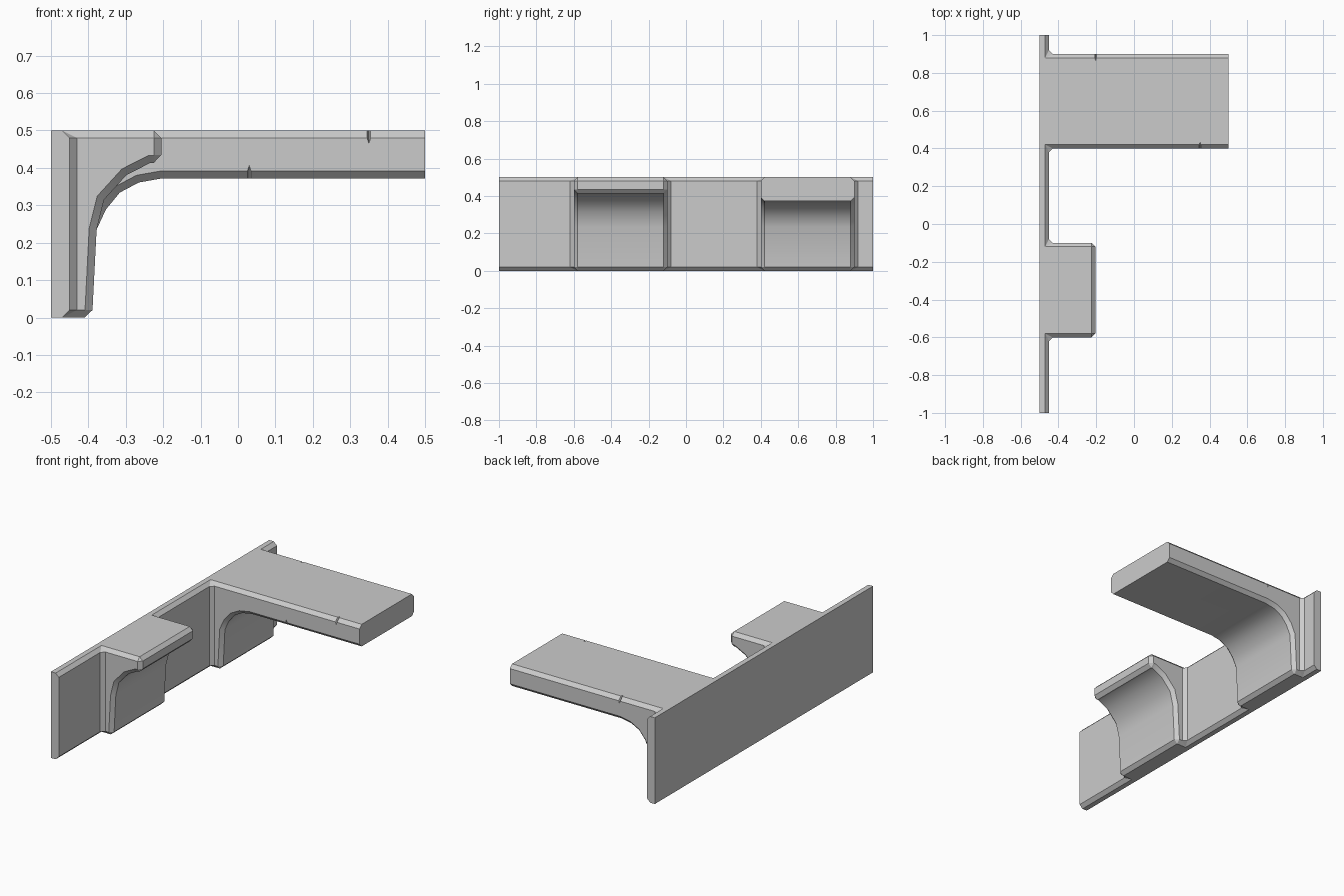
import bpy, bmesh
from mathutils import Vector

if "Cube" in bpy.data.objects:
    bpy.data.objects.remove(bpy.data.objects["Cube"])

BACK, WALL, TOP, END, CHAMFER = -0.5, -0.45, 0.5, 1.0, 0.02

# Underside curves (x, z) running from the foot to the tip of each bracket
FOOT = [(-0.39, 0), (-0.378, 0.235)]
short_curve = FOOT + [(-0.358, 0.315), (-0.298, 0.381), (-0.235, 0.413), (-0.205, 0.415)]
long_curve = FOOT + [(-0.353, 0.289), (-0.316, 0.334), (-0.265, 0.361), (-0.203, 0.372), (0.5, 0.372)]
brackets = [(-0.6, -0.1, short_curve), (0.4, 0.9, long_curve)]

stone = bpy.data.materials.new("grey stone")
stone.use_nodes = True
grey = (0.6, 0.6, 0.6, 1)
stone.diffuse_color = grey
stone.node_tree.nodes["Principled BSDF"].inputs["Base Color"].default_value = grey


def make_object(name, bm):
    mesh = bpy.data.meshes.new(name)
    bm.to_mesh(mesh)
    bm.free()
    mesh.materials.append(stone)
    obj = bpy.data.objects.new(name, mesh)
    bpy.context.collection.objects.link(obj)
    return obj


# Wall and brackets as one closed shell
bm = bmesh.new()


def face(points):
    bm.faces.new([bm.verts.new(p) for p in points])


def outline(z, reach):
    """Plan of wall plus brackets; reach picks the bracket length."""
    pts = [(BACK, -END, z), (WALL, -END, z)]
    for y0, y1, curve in brackets:
        x = reach(curve)
        pts += [(WALL, y0, z), (x, y0, z), (x, y1, z), (WALL, y1, z)]
    return pts + [(WALL, END, z), (BACK, END, z)]


face(outline(TOP, lambda c: c[-1][0]))
face(outline(0, lambda c: c[0][0]))
face([(BACK, -END, 0), (BACK, END, 0), (BACK, END, TOP), (BACK, -END, TOP)])
for y in (-END, END):
    face([(BACK, y, 0), (WALL, y, 0), (WALL, y, TOP), (BACK, y, TOP)])

# Exposed wall panels between the brackets
stops = [-END] + [y for b in brackets for y in b[:2]] + [END]
for y0, y1 in zip(stops[::2], stops[1::2]):
    face([(WALL, y0, 0), (WALL, y1, 0), (WALL, y1, TOP), (WALL, y0, TOP)])

# Bracket cheeks, curved undersides and tips
for y0, y1, curve in brackets:
    tip = curve[-1][0]
    for y in (y0, y1):
        face([(WALL, y, 0)] + [(x, y, z) for x, z in curve] + [(tip, y, TOP), (WALL, y, TOP)])
    strip = curve + [(tip, TOP)]
    for (xa, za), (xb, zb) in zip(strip, strip[1:]):
        face([(xa, y0, za), (xa, y1, za), (xb, y1, zb), (xb, y0, zb)])

bmesh.ops.remove_doubles(bm, verts=bm.verts[:], dist=0.0001)
bmesh.ops.recalc_face_normals(bm, faces=bm.faces[:])


# Chamfer every hard edge except the back, the wall ends and the long tip
def flat_border(edge):
    a, b = (v.co for v in edge.verts)
    return any(abs(a[i] - lim) < 0.001 and abs(b[i] - lim) < 0.001
               for i, lim in ((0, BACK), (1, -END), (1, END), (0, 0.5)))


hard = [e for e in bm.edges if e.calc_face_angle(0) > 0.7 and not flat_border(e)]
bmesh.ops.bevel(bm, geom=hard, offset=CHAMFER, offset_type='OFFSET', segments=1,
                profile=0.5, affect='EDGES', clamp_overlap=True)
bmesh.ops.recalc_face_normals(bm, faces=bm.faces[:])
ledge = make_object("bracketed_wall", bm)

# Small V-shaped nicks in the long bracket's edges
bm = bmesh.new()
for centre in ((0.35, 0.4, TOP), (0.03, 0.4, 0.372), (-0.203, 0.9, TOP)):
    corners = []
    for axis, size in enumerate((0.011, 0.035, 0.035)):
        for sign in (-1, 1):
            p = Vector(centre)
            p[axis] += sign * size
            corners.append(bm.verts.new(p))
    bmesh.ops.convex_hull(bm, input=corners)
bmesh.ops.recalc_face_normals(bm, faces=bm.faces[:])
nicks = make_object("nick_cutter", bm)
nicks.hide_render = True

cut = ledge.modifiers.new("nicks", 'BOOLEAN')
cut.operation, cut.solver, cut.object = 'DIFFERENCE', 'EXACT', nicks
bpy.ops.object.select_all(action='DESELECT')
bpy.context.view_layer.objects.active = ledge
ledge.select_set(True)
bpy.ops.object.modifier_apply(modifier=cut.name)
bpy.data.objects.remove(nicks)
bpy.ops.object.shade_smooth_by_angle(angle=0.52)
